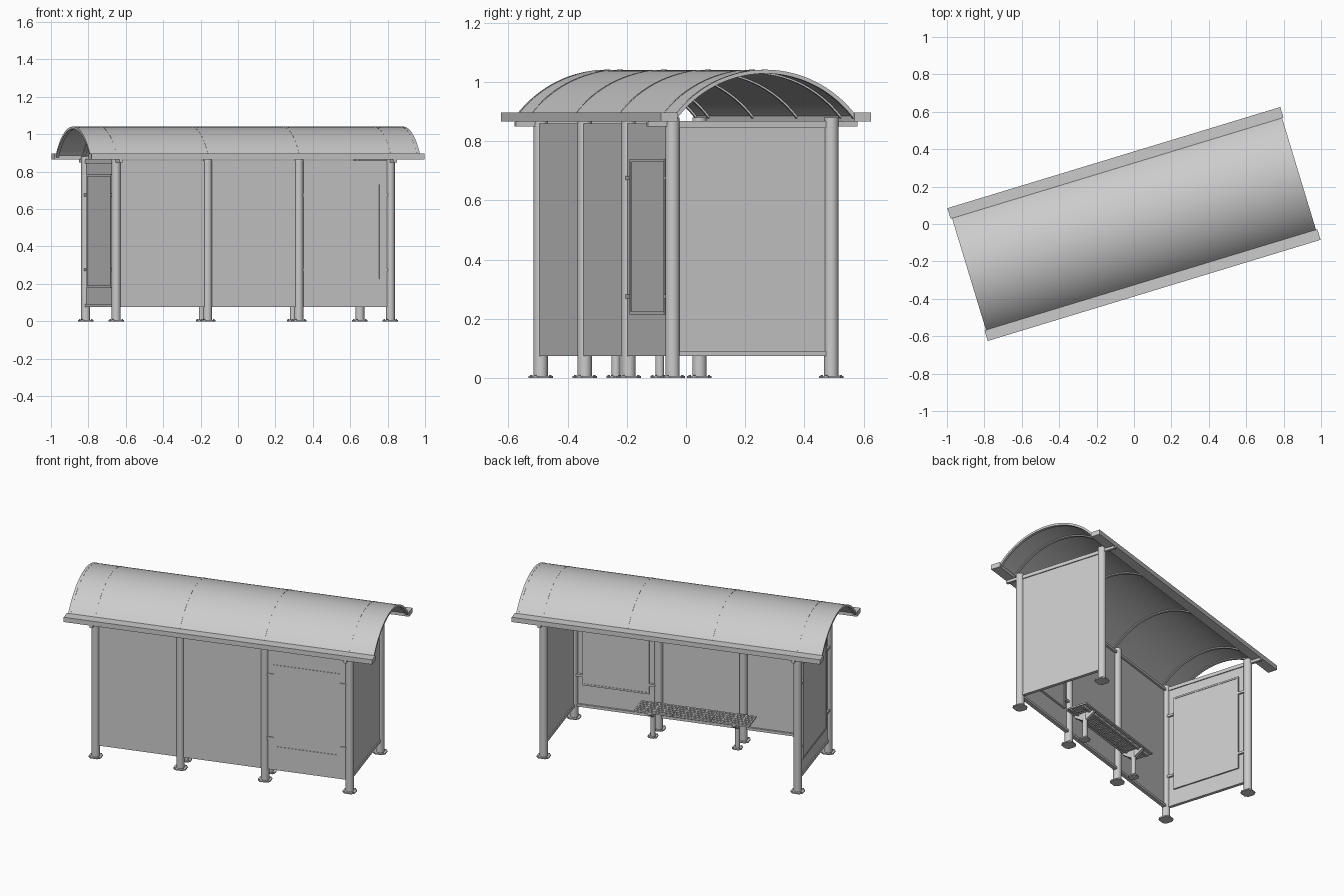
import bpy, bmesh, math
from mathutils import Matrix, Vector

cube = bpy.data.objects.get("Cube")
if cube:
    bpy.data.objects.remove(cube, do_unlink=True)

TURN = math.radians(16.9)      # whole shelter is turned about z
END, MID, SIDE = 0.766, 0.255, 0.28   # post positions
POST_R, POST_TOP = 0.024, 0.88
ROOF_R, ROOF_Z = 0.408, 0.632  # arc radius and centre height

grey = bpy.data.materials.new("metal grey")
grey.use_nodes = True
COLOUR = (0.6, 0.6, 0.6, 1)
grey.diffuse_color = COLOUR
grey.node_tree.nodes["Principled BSDF"].inputs["Base Color"].default_value = COLOUR


def finish(name, bm):
    """Turn a bmesh into a shaded object in the shelter's own frame."""
    bmesh.ops.recalc_face_normals(bm, faces=bm.faces)
    mesh = bpy.data.meshes.new(name)
    bm.to_mesh(mesh)
    bm.free()
    mesh.materials.append(grey)
    for p in mesh.polygons:
        p.use_smooth = True
    mesh.set_sharp_from_angle(angle=math.radians(30))
    obj = bpy.data.objects.new(name, mesh)
    obj.rotation_euler.z = TURN
    bpy.context.collection.objects.link(obj)
    return obj


def add_box(bm, x, y, z):
    """Box from three (low, high) ranges."""
    mid = Vector([(r[0] + r[1]) / 2 for r in (x, y, z)])
    size = [abs(r[1] - r[0]) for r in (x, y, z)]
    bmesh.ops.create_cube(bm, size=1, matrix=Matrix.Translation(mid) @ Matrix.Diagonal((*size, 1)))


def add_tube(bm, x, y, z, radius, sides=24):
    """Upright cylinder over the (low, high) range z."""
    bmesh.ops.create_cone(bm, cap_ends=True, segments=sides, radius1=radius, radius2=radius,
                          depth=z[1] - z[0], matrix=Matrix.Translation((x, y, sum(z) / 2)))


def add_prism(bm, outline, move):
    """Close a flat outline and extrude it by the vector move."""
    face = bm.faces.new([bm.verts.new(p) for p in outline])
    out = bmesh.ops.extrude_face_region(bm, geom=[face])
    bmesh.ops.translate(bm, vec=move, verts=[g for g in out["geom"] if isinstance(g, bmesh.types.BMVert)])


def add_foot(bm, x, y, half=0.037):
    """Chamfered square base plate with four bolts."""
    c = half * 0.55
    corners = [(half, -c), (half, c), (c, half), (-c, half), (-half, c), (-half, -c), (-c, -half), (c, -half)]
    add_prism(bm, [(x + a, y + b, 0) for a, b in corners], (0, 0, 0.007))
    for sx in (-1, 1):
        for sy in (-1, 1):
            add_tube(bm, x + sx * half * 0.7, y + sy * half * 0.7, (0.007, 0.011), 0.004, 6)


def arch(name, x0, x1, r_in, r_out, steps=40):
    """Curved sheet running along x."""
    bm = bmesh.new()
    half = math.radians(52.6)
    angles = [half * (2 * i / steps - 1) for i in range(steps + 1)]
    ring = [(r_out, a) for a in angles] + [(r_in, a) for a in reversed(angles)]
    add_prism(bm, [(x0, r * math.sin(a), ROOF_Z + r * math.cos(a)) for r, a in ring], (x1 - x0, 0, 0))
    return finish(name, bm)


# Posts and their base plates
back = [(x, -SIDE) for x in (-END, -MID, MID, END)]
for i, (x, y) in enumerate(back + [(-END, SIDE), (END, SIDE)]):
    bm = bmesh.new()
    add_tube(bm, x, y, (0, POST_TOP), POST_R)
    add_foot(bm, x, y)
    finish(f"post_{i + 1}", bm)

# Roof sheet, ribs and edge beams
arch("roof_sheet", -0.922, 0.922, ROOF_R - 0.006, ROOF_R)
for i, x in enumerate((-0.914, -END, -MID, MID, END, 0.914)):
    w = 0.008
    arch(f"roof_rib_{i + 1}", x - w, x + w, ROOF_R - 0.012, ROOF_R + 0.001)
for name, s in (("left", 1), ("right", -1)):
    bm = bmesh.new()
    add_box(bm, (-0.93, 0.93), (s * 0.312, s * 0.371), (0.866, 0.896))
    finish(f"edge_beam_{name}", bm)
    bm = bmesh.new()
    add_box(bm, (s * END - 0.009, s * END + 0.009), (-0.37, 0.37), (0.85, 0.867))
    finish(f"cross_bar_{name}", bm)

# Long wall: one panel per bay, with rails on the inside
LOW, HIGH = 0.075, 0.86
for i, (a, b) in enumerate(((-END, -MID), (-MID, MID), (MID, END))):
    bm = bmesh.new()
    add_box(bm, (a, b), (-SIDE - 0.01, -SIDE), (LOW, HIGH))
    for z in (LOW, HIGH - 0.016):
        add_box(bm, (a, b), (-SIDE, -SIDE + 0.012), (z, z + 0.016))
    finish(f"wall_panel_{i + 1}", bm)

# End walls
for name, s in (("left", 1), ("right", -1)):
    x = s * END
    bm = bmesh.new()
    add_box(bm, (x - 0.004, x + 0.004), (-SIDE, SIDE), (LOW, HIGH))
    for z in (LOW, HIGH - 0.016):
        add_box(bm, (x - 0.01, x + 0.01), (-SIDE, SIDE), (z, z + 0.016))
    finish(f"end_wall_{name}", bm)


def display_case(name, half, z0, z1, gap, place):
    """Framed board along local x, held to the posts by four clips."""
    bm = bmesh.new()
    bar, d = 0.01, 0.013
    add_box(bm, (-half, half), (-d + 0.003, d - 0.003), (z0, z1))
    for s in (-1, 1):
        add_box(bm, (s * half, s * (half - bar)), (-d, d), (z0, z1))
        for z in (0.275, 0.675):
            add_box(bm, (s * half, s * (half + gap)), (-0.016, 0.016), (z - 0.007, z + 0.007))
    for z in (z0, z1 - bar):
        add_box(bm, (-half, half), (-d, d), (z, z + bar))
    bmesh.ops.transform(bm, matrix=place, verts=bm.verts)
    return finish(name, bm)


display_case("wall_display", 0.2, 0.215, 0.74, 0.04,
             Matrix.Translation(((MID + END) / 2, -SIDE, 0)))
display_case("end_display", 0.222, 0.18, 0.785, 0.04,
             Matrix.Translation((-END, 0, 0)) @ Matrix.Rotation(math.pi / 2, 4, "Z"))

# Bench seat: three slatted sections
SEAT_Y, SEAT_Z, DEPTH, SECTION = -0.17, 0.185, 0.14, 0.233
seat_z = (SEAT_Z - 0.01, SEAT_Z)
y0, y1 = SEAT_Y - DEPTH / 2, SEAT_Y + DEPTH / 2
for i in range(3):
    bm = bmesh.new()
    x0 = (i - 1.5) * SECTION + 0.002
    x1 = x0 + SECTION - 0.004
    for k in range(6):
        y = y0 + k * (DEPTH - 0.015) / 5
        add_box(bm, (x0, x1), (y, y + 0.015), seat_z)
    for k in range(5):
        x = x0 + k * (x1 - x0 - 0.007) / 4
        add_box(bm, (x, x + 0.007), (y0, y1), (SEAT_Z - 0.009, SEAT_Z - 0.001))
    finish(f"bench_seat_{i + 1}", bm)

# Bench legs with tapered arms
for name, x in (("left", MID), ("right", -MID)):
    bm = bmesh.new()
    add_tube(bm, x, SEAT_Y, (0, 0.165), 0.015, 16)
    add_foot(bm, x, SEAT_Y, 0.028)
    top, w = SEAT_Z - 0.01, DEPTH / 2 - 0.004
    arm = [(-w, top), (w, top), (w, top - 0.012), (0.015, top - 0.045), (-0.015, top - 0.045), (-w, top - 0.012)]
    add_prism(bm, [(x - 0.01, SEAT_Y + a, z) for a, z in arm], (0.02, 0, 0))
    finish(f"bench_leg_{name}", bm)

# Rails tying the seat sections together
bm = bmesh.new()
for y in (SEAT_Y - 0.04, SEAT_Y + 0.04):
    add_box(bm, (-0.34, 0.34), (y - 0.006, y + 0.006), (SEAT_Z - 0.018, SEAT_Z - 0.009))
finish("bench_rails", bm)
